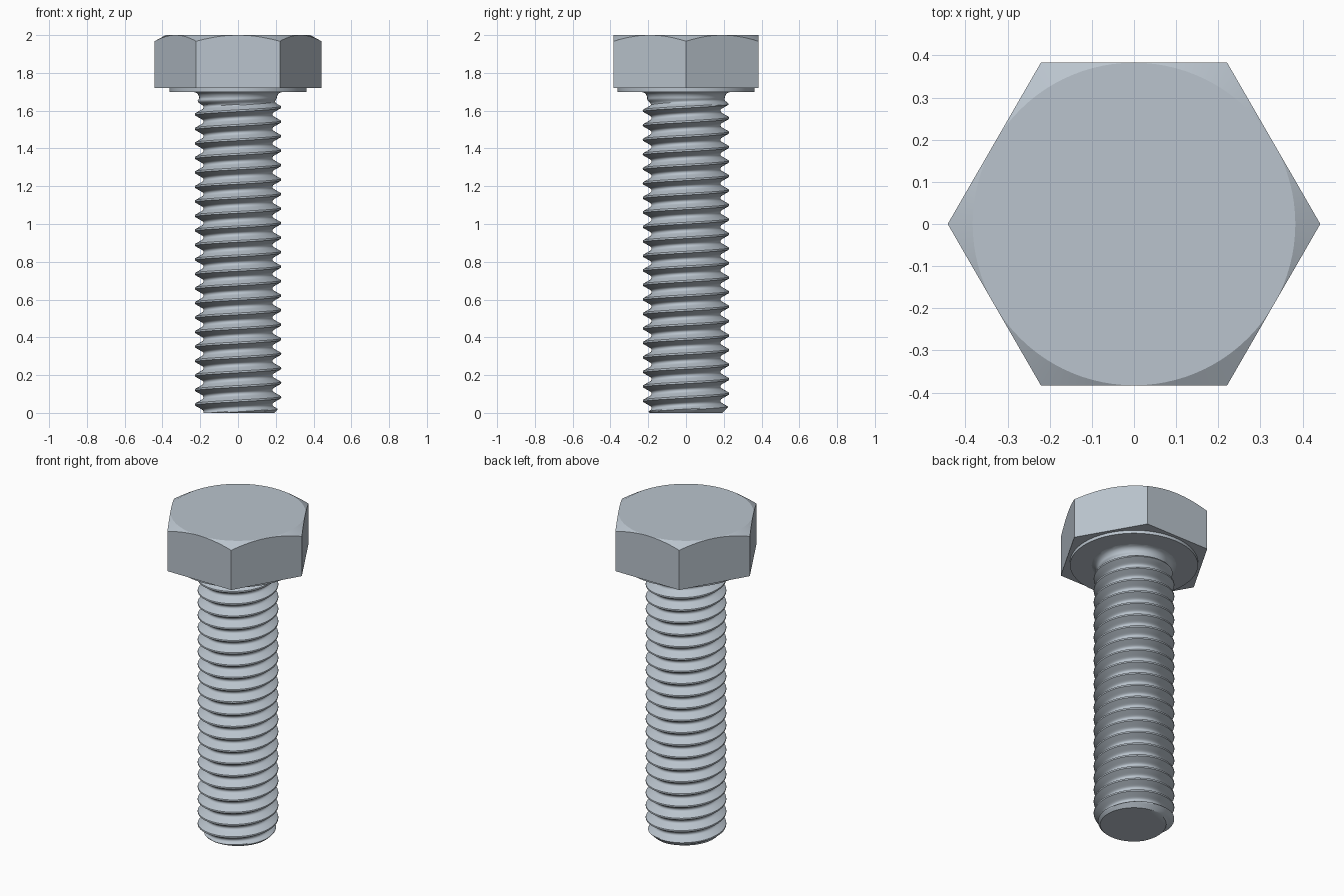
import bpy, bmesh
from math import sin, cos, pi, radians, sqrt

if "Cube" in bpy.data.objects:
    bpy.data.objects.remove(bpy.data.objects["Cube"])

PITCH, CREST_Z = 0.0768, 0.006
SHANK_TOP, TOP = 1.70, 2.0

steel = bpy.data.materials.new("steel")
steel.diffuse_color = (0.49, 0.55, 0.61, 1)
steel.use_nodes = True
steel.node_tree.nodes["Principled BSDF"].inputs["Base Color"].default_value = steel.diffuse_color


def finish(name, bm, angle):
    bmesh.ops.remove_doubles(bm, verts=bm.verts, dist=0.0004)
    bmesh.ops.recalc_face_normals(bm, faces=bm.faces)
    mesh = bpy.data.meshes.new(name)
    bm.to_mesh(mesh)
    bm.free()
    mesh.materials.append(steel)
    ob = bpy.data.objects.new(name, mesh)
    bpy.context.collection.objects.link(ob)
    bpy.ops.object.select_all(action='DESELECT')
    ob.select_set(True)
    bpy.context.view_layer.objects.active = ob
    bpy.ops.object.shade_smooth_by_angle(angle=radians(angle))


def lathe(name, profile, n, angle):
    """Capped shell; profile(t) gives the (r, z) points at angle t."""
    bm = bmesh.new()
    cols = []
    for i in range(n):
        t = 2 * pi * i / n
        cols.append([bm.verts.new((r * cos(t), r * sin(t), z)) for r, z in profile(t)])
    for i in range(n):
        a, b = cols[i], cols[(i + 1) % n]
        for k in range(len(a) - 1):
            bm.faces.new((a[k], b[k], b[k + 1], a[k + 1]))
    bm.faces.new([c[0] for c in reversed(cols)])
    bm.faces.new([c[-1] for c in cols])
    finish(name, bm, angle)


# hex head: prism whose top corners are cut by a cone
def head_profile(t):
    flat = 0.383
    r = flat / cos(t % (pi / 3) - pi / 6)
    return [(r, 1.719), (r, TOP - (r - flat) * 0.55), (flat, TOP)]


lathe("hex_head", head_profile, 96, 20)

# thin bearing face under the head
lathe("washer_face", lambda t: [(0.363, SHANK_TOP), (0.363, 1.721)], 96, 30)

# threaded shank: rows follow the helix, clamped at both ends
HALF = [0.229, 0.228, 0.2195, 0.211, 0.2025, 0.194, 0.187, 0.1835, 0.183]
STEPS, COLS = 16, 80


def thread_radius(z, turn):
    k = ((z - CREST_Z) / PITCH - turn) * STEPS % STEPS
    k = min(k, STEPS - k)
    j = min(int(k), 7)
    r = HALF[j] + (HALF[j + 1] - HALF[j]) * (k - j)
    r = min(r, 0.192 + z)                       # end chamfer
    f = min(max((z - 1.63) / 0.035, 0), 1)      # thread runs out into the neck
    r += (0.205 - r) * f
    if z > 1.665:                               # fillet under the head
        r = 0.24 - sqrt(max(0.035 ** 2 - (z - 1.665) ** 2, 0))
    return r


bm = bmesh.new()
grid = []
rows = range(-2 * STEPS, 24 * STEPS)
for i in range(COLS + 1):
    t, turn = 2 * pi * i / COLS, i / COLS
    col = []
    for k in rows:
        z = CREST_Z + PITCH * (k / STEPS + turn)
        z = min(max(z, 0), SHANK_TOP)
        r = thread_radius(z, turn)
        col.append(bm.verts.new((r * cos(t), r * sin(t), z)))
    grid.append(col)
for a, b in zip(grid, grid[1:]):
    for k in range(len(rows) - 1):
        low = max(a[k + 1].co.z, b[k + 1].co.z) <= 0
        high = min(a[k].co.z, b[k].co.z) >= SHANK_TOP - 1e-5
        if not (low or high):
            bm.faces.new((a[k], b[k], b[k + 1], a[k + 1]))
bm.faces.new([c[0] for c in grid[:-1]][::-1])
bm.faces.new([c[-1] for c in grid[:-1]])
finish("threaded_shank", bm, 40)
